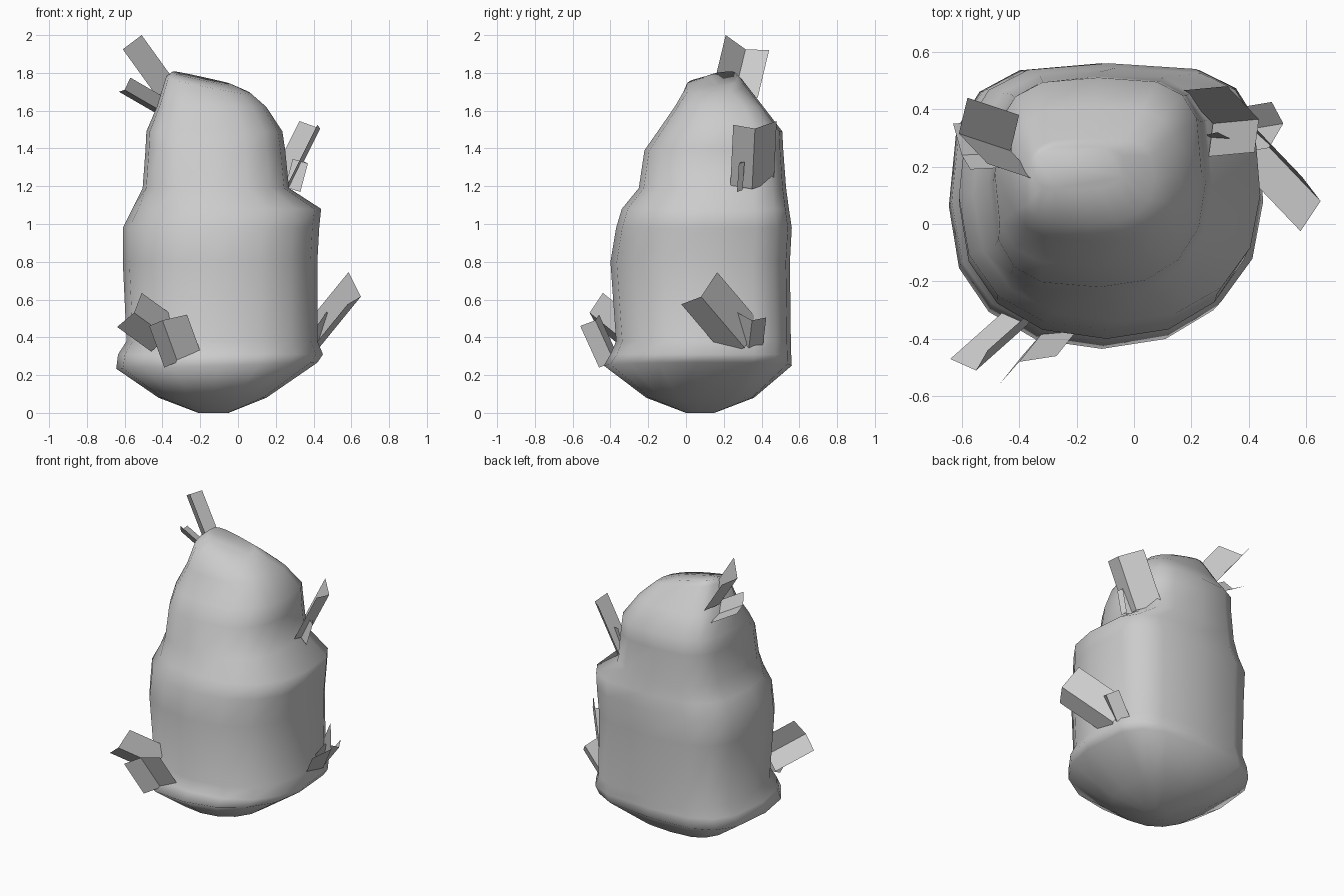
import bpy, bmesh, math
from mathutils import Vector

SIDES = 16
# Corner squareness per quadrant: back right, back left, front left, front right
LOWER = (3.6, 3.1, 2.3, 2.2)
UPPER = (3.4, 3.1, 3.2, 2.3)


def ring(z, x0, x1, y0, y1, tx=0.0, ty=0.0):
    """Rounded-square section, optionally tilted."""
    cx, cy = (x0 + x1) / 2, (y0 + y1) / 2
    hx, hy = (x1 - x0) / 2, (y1 - y0) / 2
    corner = UPPER if z > 1.15 else LOWER
    pts = []
    for i in range(SIDES):
        a = 2 * math.pi * i / SIDES
        c, s = math.cos(a), math.sin(a)
        e = 2 / corner[4 * i // SIDES]
        dx = hx * math.copysign(abs(c) ** e, c)
        dy = hy * math.copysign(abs(s) ** e, s)
        pts.append((cx + dx, cy + dy, max(0, z + tx * dx + ty * dy)))
    return pts


def finish(bm, name, angle):
    mesh = bpy.data.meshes.new(name)
    bm.to_mesh(mesh)
    bm.free()
    obj = bpy.data.objects.new(name, mesh)
    bpy.context.collection.objects.link(obj)
    bpy.ops.object.select_all(action='DESELECT')
    obj.select_set(True)
    bpy.context.view_layer.objects.active = obj
    bpy.ops.object.shade_smooth_by_angle(angle=math.radians(angle))
    return obj


# Boulder: stacked sections from foot to slanted top
sections = [
    (0.00, -0.21, -0.05, 0.00, 0.15),
    (0.08, -0.42, 0.15, -0.21, 0.36),
    (0.25, -0.645, 0.42, -0.435, 0.56, 0.03, 0.0),
    (0.31, -0.635, 0.45, -0.40, 0.557, 0.0, 0.0),
    (0.38, -0.59, 0.42, -0.37, 0.555),
    (0.80, -0.61, 0.42, -0.40, 0.55),
    (0.98, -0.61, 0.43, -0.37, 0.56),
    (1.08, -0.56, 0.44, -0.34, 0.545),
    (1.19, -0.505, 0.27, -0.25, 0.53),
    (1.39, -0.49, 0.25, -0.22, 0.515),
    (1.49, -0.485, 0.235, -0.15, 0.51),
    (1.62, -0.43, 0.15, -0.06, 0.41),
    (1.735, -0.38, 0.07, 0.00, 0.30, -0.20, 0.08),
    (1.77, -0.35, -0.03, 0.12, 0.27, -0.22, 0.12),
]
bm = bmesh.new()
loops = [[bm.verts.new(p) for p in ring(*s)] for s in sections]
for lo, hi in zip(loops, loops[1:]):
    for i in range(SIDES):
        j = (i + 1) % SIDES
        bm.faces.new((lo[i], lo[j], hi[j], hi[i]))
bm.faces.new(loops[0][::-1])
bm.faces.new(loops[-1])
finish(bm, "boulder", 180)


# Leaf tufts: each blade is a strip folded along its length
def tuft(name, blades):
    bm = bmesh.new()
    for tips, to_base in blades:
        top = [bm.verts.new(t) for t in tips]
        low = [bm.verts.new(Vector(t) + Vector(to_base)) for t in tips]
        for i in range(2):
            bm.faces.new((top[i], low[i], low[i + 1], top[i + 1]))
    finish(bm, name, 20)


tuft("top_tuft", [
    (((-0.51, 0.21, 2.0), (-0.61, 0.315, 1.925), (-0.58, 0.44, 1.92)),
     (0.18, -0.06, -0.25)),
    (((-0.57, 0.19, 1.775), (-0.60, 0.24, 1.71), (-0.63, 0.35, 1.70)),
     (0.19, 0.01, -0.11)),
])
tuft("upper_side_tuft", [
    (((0.42, 0.25, 1.525), (0.435, 0.365, 1.505), (0.325, 0.48, 1.545)),
     (-0.16, -0.015, -0.32)),
    (((0.29, 0.32, 1.345), (0.37, 0.28, 1.32), (0.35, 0.31, 1.33)),
     (-0.04, -0.01, -0.15)),
])
tuft("lower_side_tuft", [
    (((0.585, 0.165, 0.745), (0.65, 0.08, 0.615), (0.58, -0.025, 0.575)),
     (-0.22, 0.23, -0.27)),
    (((0.47, 0.265, 0.535), (0.52, 0.35, 0.49), (0.48, 0.425, 0.505)),
     (-0.12, -0.02, -0.17)),
])
tuft("front_tuft", [
    (((-0.51, -0.44, 0.635), (-0.55, -0.51, 0.53), (-0.64, -0.47, 0.455)),
     (0.18, 0.16, -0.13)),
    (((-0.47, -0.56, 0.46), (-0.40, -0.48, 0.49), (-0.27, -0.46, 0.52)),
     (0.08, 0.10, -0.22)),
])
